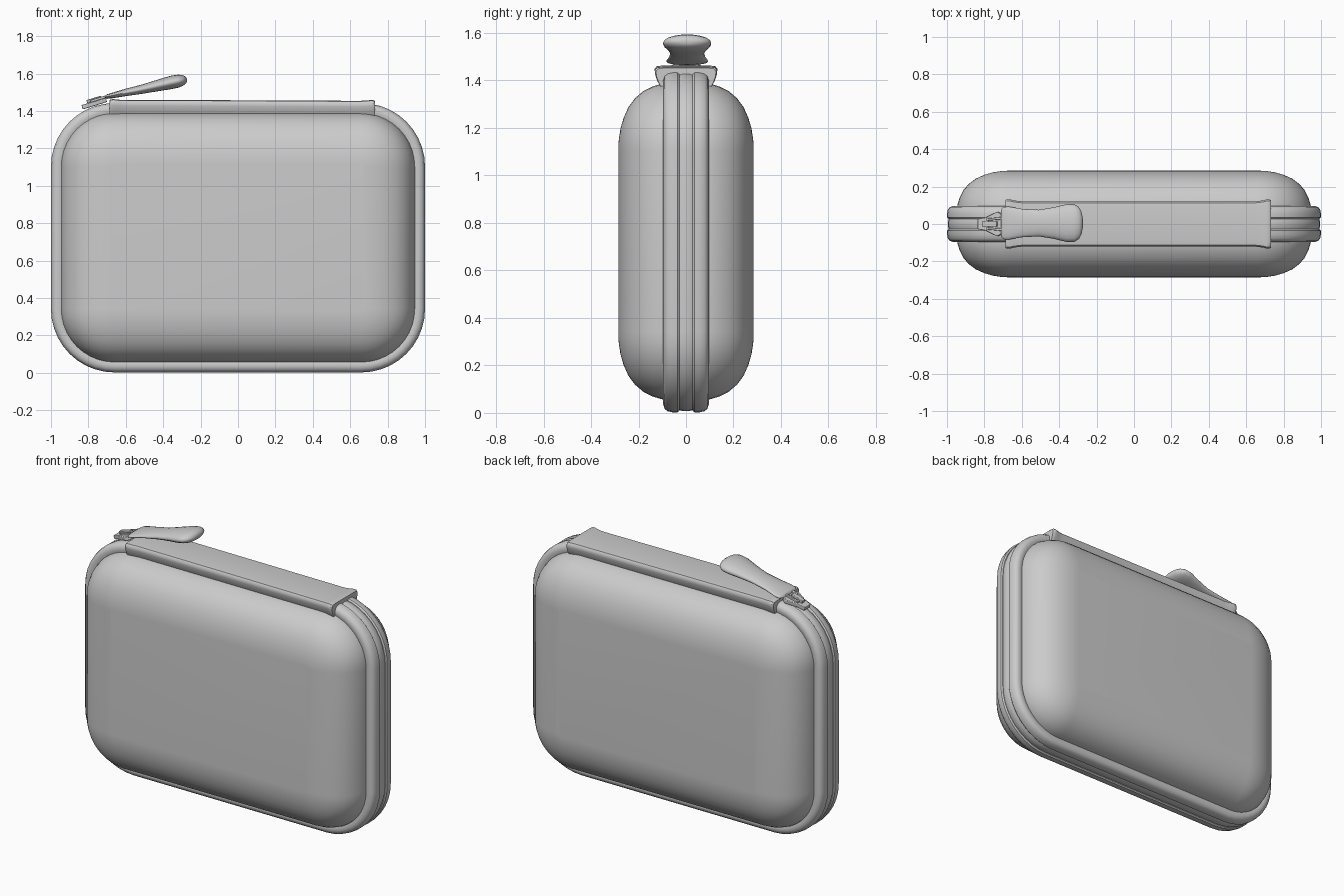
import bpy, bmesh, math
from mathutils import Matrix, Vector

if "Cube" in bpy.data.objects:
    bpy.data.objects.remove(bpy.data.objects["Cube"])

grey = bpy.data.materials.new("mid grey")
grey.diffuse_color = (0.6, 0.6, 0.6, 1)
grey.use_nodes = True
grey.node_tree.nodes["Principled BSDF"].inputs["Base Color"].default_value = grey.diffuse_color

HX, HZ, CZ, R = 0.945, 0.665, 0.722, 0.285   # shell outline half sizes, centre, corner radius


def make(name, bm, angle=40, bevel=0):
    bmesh.ops.recalc_face_normals(bm, faces=bm.faces[:])
    me = bpy.data.meshes.new(name)
    bm.to_mesh(me)
    bm.free()
    me.materials.append(grey)
    ob = bpy.data.objects.new(name, me)
    bpy.context.collection.objects.link(ob)
    if bevel:
        m = ob.modifiers.new("Bevel", 'BEVEL')
        m.width, m.segments = bevel, 2
    bpy.ops.object.select_all(action='DESELECT')
    ob.select_set(True)
    bpy.context.view_layer.objects.active = ob
    bpy.ops.object.shade_smooth_by_angle(angle=math.radians(angle))
    return ob


def outline(y, d, n=10):
    """Rounded rectangle in the xz plane, offset outwards by d."""
    pts, r = [], R + d
    for k, (sx, sz) in enumerate(((1, 1), (-1, 1), (-1, -1), (1, -1))):
        for i in range(n + 1):
            a = math.pi / 2 * (k + i / n)
            pts.append((sx * (HX - R) + r * math.cos(a), y, CZ + sz * (HZ - R) + r * math.sin(a)))
    return pts


def loft(rings, caps=True, closed=False):
    bm = bmesh.new()
    vs = [[bm.verts.new(p) for p in ring] for ring in rings]
    n = len(vs[0])
    pairs = list(zip(vs, vs[1:])) + ([(vs[-1], vs[0])] if closed else [])
    for a, b in pairs:
        for i in range(n):
            j = (i + 1) % n
            bm.faces.new((a[i], a[j], b[j], b[i]))
    if caps:
        bm.faces.new(vs[0])
        bm.faces.new(vs[-1])
    return bm


# padded shells, front and back
shell = [(0.0, 0), (0.10, 0), (0.14, -0.012), (0.18, -0.032), (0.215, -0.062), (0.243, -0.10),
         (0.263, -0.145), (0.276, -0.19), (0.283, -0.235), (0.285, -0.27)]
for s, name in ((-1, "front_shell"), (1, "back_shell")):
    make(name, loft([outline(s * y, d) for y, d in shell]))

# raised piping on both sides of the zip
piping = [(0.028, -0.02), (0.028, 0.048), (0.036, 0.055), (0.055, 0.055), (0.078, 0.050),
          (0.090, 0.040), (0.096, 0.022), (0.094, 0.008), (0.088, -0.02)]
for s, name in ((-1, "front_piping"), (1, "back_piping")):
    make(name, loft([outline(s * y, d) for y, d in piping], caps=False, closed=True))

# zip tape between the pipings
tape = [(-0.03, 0.0), (-0.03, 0.044), (-0.012, 0.050), (0.012, 0.050), (0.03, 0.044), (0.03, 0.0)]
make("zip_tape", loft([outline(y, d) for y, d in tape], caps=False, closed=True))

# cover strip over the top, flared at its ends
half = [(0.098, 1.372), (0.110, 1.395), (0.120, 1.425), (0.121, 1.443), (0.113, 1.454), (0.09, 1.457)]
section = half + [(-y, z) for y, z in reversed(half)]
stations = [(-0.688, 1.04, 0.0), (-0.682, 1.08, 0.005), (-0.665, 1.09, 0.006), (-0.64, 1.04, 0.003),
            (-0.60, 1.0, 0.002), (0, 1.0, 0), (0.65, 1.0, -0.003), (0.69, 1.04, -0.001),
            (0.71, 1.09, 0.001), (0.727, 1.08, 0), (0.733, 1.04, -0.005)]
make("top_cover_strip", loft([[(x, y * k, z + dz) for y, z in section] for x, k, dz in stations]))

# zip pull
pull = [(-0.712, .070, .008, 1.474), (-0.70, .086, .012, 1.477), (-0.67, .088, .015, 1.483),
        (-0.60, .076, .020, 1.499), (-0.51, .071, .025, 1.517), (-0.43, .084, .031, 1.536),
        (-0.36, .101, .036, 1.552), (-0.32, .101, .035, 1.559), (-0.295, .086, .029, 1.563),
        (-0.280, .058, .019, 1.564), (-0.274, .025, .009, 1.564)]
rings = []
for x, w, h, z in pull:
    rings.append([(x, 0.005 + w * math.cos(a), z + h * math.sin(a))
                  for a in (math.tau * i / 20 for i in range(20))])
make("zip_pull", loft(rings), 60)

# zip slider, tilted to follow the corner
tilt = Matrix.Translation((-0.765, 0, 1.428)) @ Matrix.Rotation(math.radians(-17), 4, 'Y')


def plate(name, poly, z0, z1):
    bm = loft([[(x, y, z) for x, y in poly] for z in (z0, z1)])
    bm.transform(tilt)
    make(name, bm, 30, 0.003)


plate("slider_body", [(-0.068, -0.028), (-0.02, -0.036), (0.04, -0.066), (0.068, -0.052),
                      (0.068, 0.052), (0.04, 0.066), (-0.02, 0.036), (-0.068, 0.028)], 0.0, 0.024)
plate("slider_bridge", [(-0.035, -0.014), (0.045, -0.014), (0.045, 0.014), (-0.035, 0.014)], 0.022, 0.042)
for s, name in ((-1, "slider_link_front"), (1, "slider_link_back")):
    plate(name, [(-0.01, s * 0.018), (0.075, s * 0.024), (0.075, s * 0.038), (-0.01, s * 0.030)], 0.022, 0.036)
plate("slider_link_bar", [(-0.018, -0.03), (-0.006, -0.03), (-0.006, 0.03), (-0.018, 0.03)], 0.022, 0.036)
